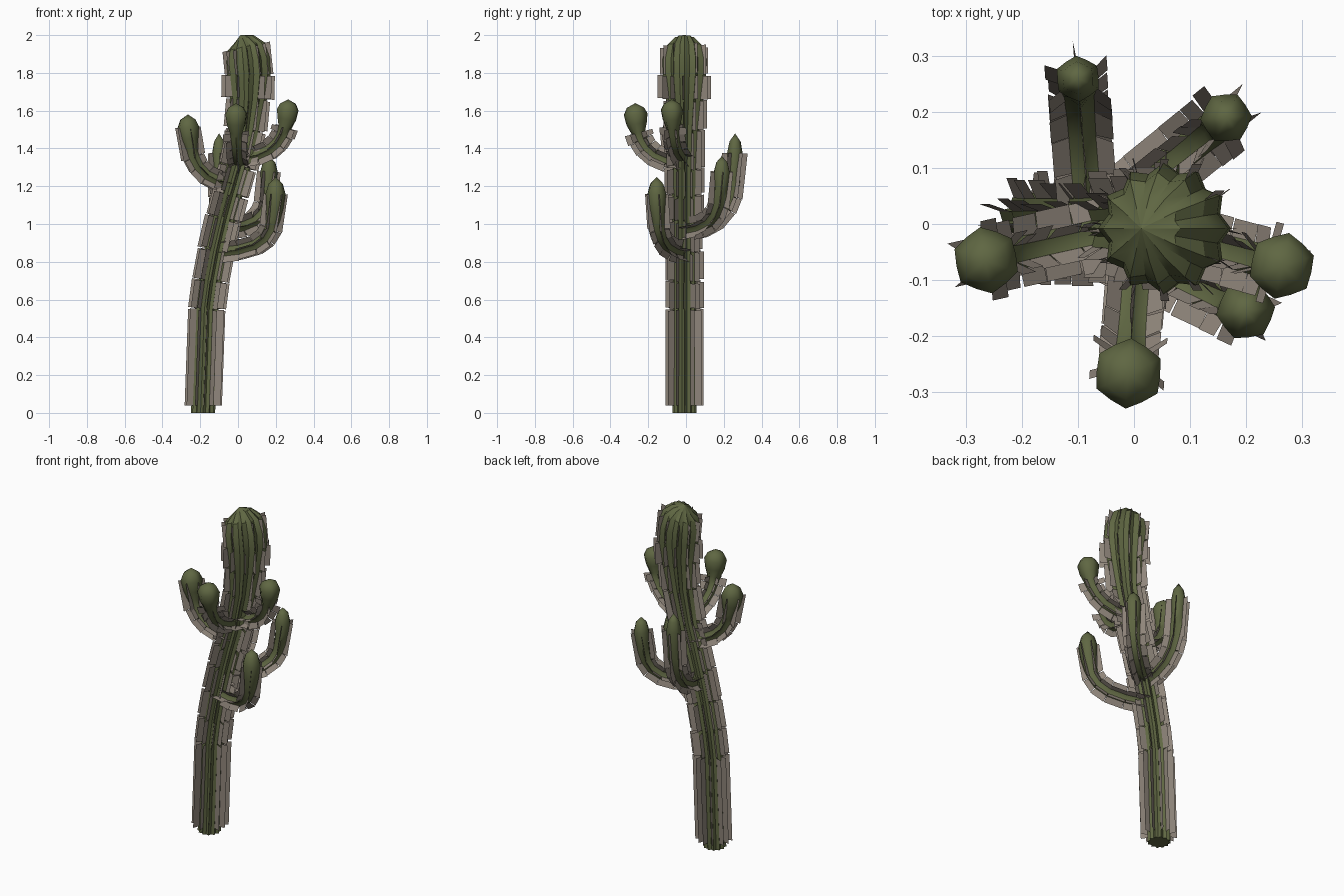
import bpy, bmesh, math, random
from mathutils import Vector

if "Cube" in bpy.data.objects:
    bpy.data.objects.remove(bpy.data.objects["Cube"])

random.seed(4)


def material(name, col):
    m = bpy.data.materials.new(name)
    m.diffuse_color = (*col, 1)
    m.use_nodes = True
    m.node_tree.nodes["Principled BSDF"].inputs["Base Color"].default_value = m.diffuse_color
    return m


GREEN = material("cactus green", (0.115, 0.135, 0.055))
GREY = material("spine grey", (0.28, 0.24, 0.20))


def make_object(name, bm, mat, angle=0):
    me = bpy.data.meshes.new(name)
    bm.to_mesh(me)
    bm.free()
    me.materials.append(mat)
    ob = bpy.data.objects.new(name, me)
    bpy.context.collection.objects.link(ob)
    if angle:
        bpy.context.view_layer.objects.active = ob
        ob.select_set(True)
        bpy.ops.object.shade_smooth_by_angle(angle=math.radians(angle))
        ob.select_set(False)
    return ob


def frames(path):
    """Twist-free side directions along the path."""
    out, u = [], Vector((0, 1, 0))
    for i, p in enumerate(path):
        t = (path[min(i + 1, len(path) - 1)] - path[max(i - 1, 0)]).normalized()
        if i == 0 and p.z == 0:
            t = Vector((0, 0, 1))
        if abs(u.dot(t)) > 0.95:
            u = Vector((0, 0, 1))
        u = (u - t * u.dot(t)).normalized()
        out.append((u.copy(), t.cross(u)))
    return out


def ribbed_stem(name, path, radii, ribs, valleys, fins, angle, gap):
    """Star-section stem; fins = (first ring, last ring, outer radius) of spine plates."""
    fr = frames(path)

    def direction(i, a):
        return fr[i][0] * math.cos(a) + fr[i][1] * math.sin(a)

    # Green body
    bm = bmesh.new()
    rings = []
    for i, p in enumerate(path[:-1]):
        rings.append([bm.verts.new(p + direction(i, math.pi * k / ribs) * radii[i]
                                   * (valleys[i] if k % 2 else 1)) for k in range(2 * ribs)])
    tip = bm.verts.new(path[-1])
    n = 2 * ribs
    bm.faces.new(rings[0][::-1])
    for a, b in zip(rings, rings[1:]):
        for k in range(n):
            bm.faces.new((a[k], a[(k + 1) % n], b[(k + 1) % n], b[k]))
    for k in range(n):
        bm.faces.new((rings[-1][k], rings[-1][(k + 1) % n], tip))
    bmesh.ops.recalc_face_normals(bm, faces=bm.faces)
    make_object(name, bm, GREEN, angle)

    # Spine plates, one flat quad per rib and segment
    bm = bmesh.new()
    for i, j, outer in fins:
        for k in range(ribs):
            a = 2 * math.pi * k / ribs
            lean = random.uniform(-0.1, 0.1)
            p0, p1 = path[i], path[j]
            along = (p1 - p0).normalized()
            low = along * (0.04 if p0.z == 0 else random.uniform(0, gap))
            high = along * random.uniform(0, gap)
            out = outer * random.uniform(0.96, 1.04)
            quad = (p0 + direction(i, a) * radii[i] * 0.9 + low,
                    p1 + direction(j, a) * radii[j] * 0.9 - high,
                    p1 + direction(j, a + lean) * out - high,
                    p0 + direction(i, a + lean) * out + low)
            bm.faces.new([bm.verts.new(v) for v in quad])
    make_object(name + "_spines", bm, GREY)


# Trunk: height, sideways shift, radius, outer radius of the plates above that ring
trunk = [(0, -.185, .064, .101), (.55, -.165, .062, .1), (.70, -.145, .062, .1),
         (.86, -.115, .062, .099), (1.03, -.075, .063, .1), (1.16, -.04, .065, .102),
         (1.30, 0, .068, .106), (1.50, .04, .078, .114), (1.66, .055, .097, .14),
         (1.79, .058, .115, 0), (1.87, .052, .117, 0), (1.94, .042, .1, 0),
         (1.975, .028, .06, 0), (2.0, .013, 0, 0)]
trunk_fins = [(i, i + 1, t[3]) for i, t in enumerate(trunk) if t[3]] + [(9, 11, .126)]
ribbed_stem("trunk", [Vector((x, -.008, z)) for z, x, r, o in trunk],
            [t[2] for t in trunk], 12, [.8] * 8 + [.86] * 6, trunk_fins, 32, .009)

# Arms: start, tip, bulb radius, sideways reach and height of the elbow, last plated ring
arms = {
    "left_arm": ((-.02, -.01, 1.21), (-.265, -.065, 1.58), .060, .8, .36, 7),
    "right_upper_arm": ((.02, -.01, 1.35), (.265, -.075, 1.66), .060, .8, .38, 5),
    "front_arm": ((.01, -.02, 1.32), (-.01, -.268, 1.64), .063, .8, .36, 5),
    "right_lower_arm": ((-.11, -.01, .85), (.20, -.155, 1.25), .053, .92, .18, 7),
    "back_arm": ((-.08, .0, .97), (-.10, .26, 1.48), .041, .88, .27, 7),
    "back_right_arm": ((-.07, .0, .97), (.165, .19, 1.36), .046, .9, .24, 7),
}
ts = (0, .16, .32, .47, .6, .7, .8, .9, .96, 1)
for name, (start, tip, bulb, reach, elbow, last) in arms.items():
    p0, p3 = Vector(start), Vector(tip)
    rise = p3.z - p0.z
    p1 = p0.lerp(p3, reach)
    p1.z = p0.z + rise * .06
    p2 = Vector((p3.x, p3.y, p0.z + rise * elbow))
    path = [p0 * (1 - t) ** 3 + p1 * 3 * t * (1 - t) ** 2 + p2 * 3 * t * t * (1 - t) + p3 * t ** 3
            for t in ts]
    radii = [.028, .028, .028, .029, .031, .037, bulb * .86, bulb, bulb * .72, 0]
    end = max(.066, bulb + .013)
    fins = [(i, i + 1, .063) for i in range(4)] + [(4, last, end)]
    ribbed_stem(name, path, radii, 6, [.75] * 5 + [.8] + [.9] * 4, fins, 62, .002)
